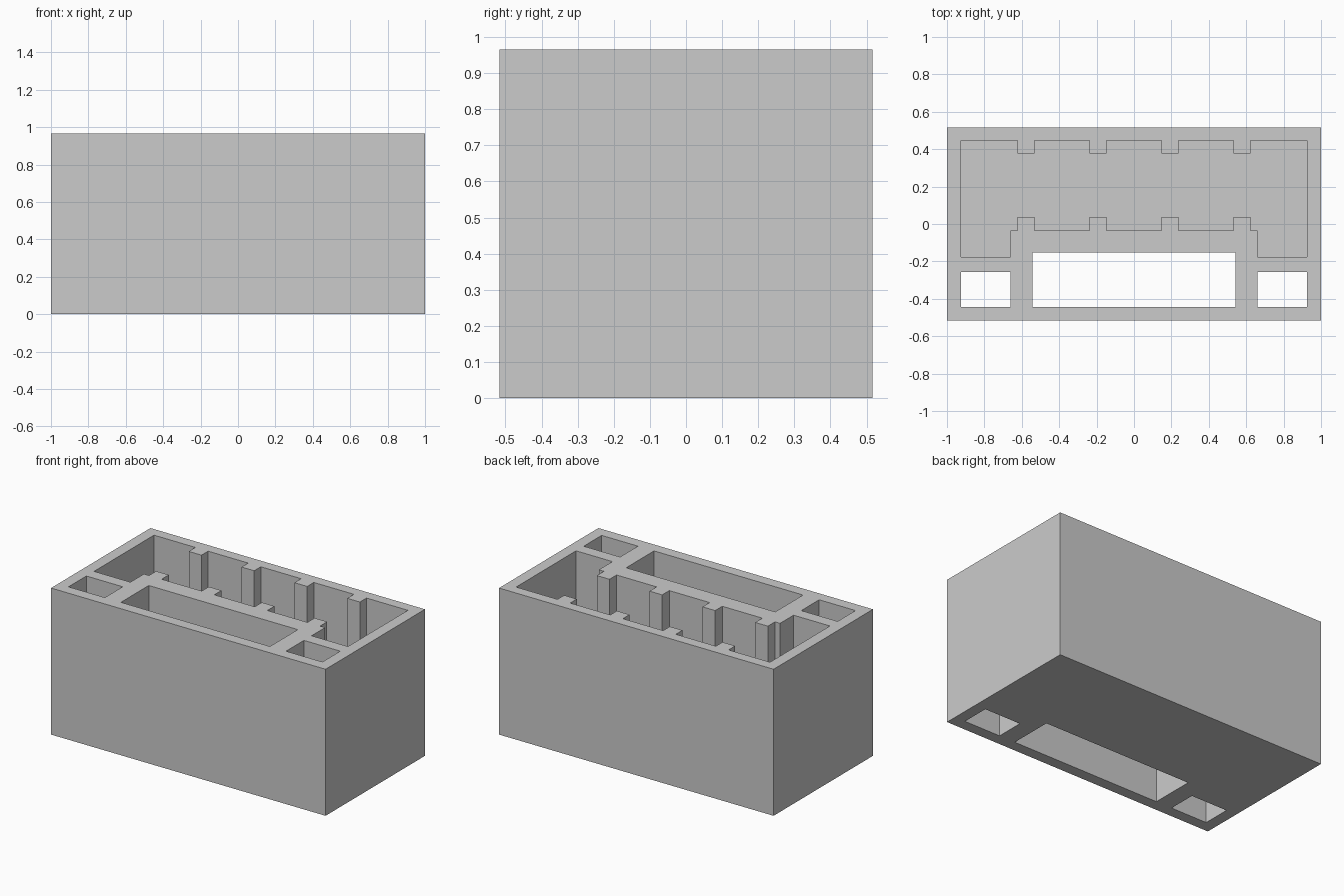
import bpy
import bmesh

default = bpy.data.objects.get("Cube")
if default:
    bpy.data.objects.remove(default, do_unlink=True)

HEIGHT = 0.965
FLOOR = 0.075
OVER = 0.1       # how far cutters stick out of the block

grey = bpy.data.materials.new("plain grey")
grey.use_nodes = True
grey.diffuse_color = (0.6, 0.6, 0.6, 1)
grey.node_tree.nodes["Principled BSDF"].inputs["Base Color"].default_value = (0.6, 0.6, 0.6, 1)


def prism(name, outline, z0, z1):
    """Extrude a counter-clockwise outline from z0 up to z1."""
    bm = bmesh.new()
    base = bm.faces.new([bm.verts.new((x, y, z0)) for x, y in outline])
    top = bmesh.ops.extrude_face_region(bm, geom=[base])["geom"]
    verts = [v for v in top if isinstance(v, bmesh.types.BMVert)]
    bmesh.ops.translate(bm, verts=verts, vec=(0, 0, z1 - z0))
    bmesh.ops.recalc_face_normals(bm, faces=bm.faces)
    mesh = bpy.data.meshes.new(name)
    bm.to_mesh(mesh)
    bm.free()
    mesh.materials.append(grey)
    obj = bpy.data.objects.new(name, mesh)
    bpy.context.collection.objects.link(obj)
    return obj


def rect(x0, x1, y0, y1):
    return [(x0, y0), (x1, y0), (x1, y1), (x0, y1)]


def ribbed_edge(y, rib_y):
    """Edge running left to right with four square ribs reaching rib_y."""
    pts = []
    for x in (-0.577, -0.193, 0.193, 0.577):
        pts += [(x - 0.046, y), (x - 0.046, rib_y), (x + 0.046, rib_y), (x + 0.046, y)]
    return pts


# Main block
block = prism("organiser_block", rect(-1, 1, -0.517, 0.517), 0, HEIGHT)

# Wide ribbed pocket, closed below by the floor
front_edge = [(-0.925, -0.177), (-0.66, -0.177), (-0.66, -0.036)]
front_edge += ribbed_edge(-0.036, 0.038)
front_edge += [(0.66, -0.036), (0.66, -0.177), (0.925, -0.177)]
back_edge = [(-0.925, 0.447)] + ribbed_edge(0.447, 0.378) + [(0.925, 0.447)]
cutters = [prism("pocket_cutter", front_edge + back_edge[::-1], FLOOR, HEIGHT + OVER)]

# Three slots running right through the block
slots = {
    "centre_slot_cutter": rect(-0.543, 0.543, -0.443, -0.153),
    "left_slot_cutter": rect(0.66, 0.925, -0.443, -0.257),
    "right_slot_cutter": rect(-0.925, -0.66, -0.443, -0.257),
}
for name, outline in slots.items():
    cutters.append(prism(name, outline, -OVER, HEIGHT + OVER))

# Cut the openings and bake the result
for cutter in cutters:
    cutter.hide_render = True
    mod = block.modifiers.new(cutter.name, "BOOLEAN")
    mod.operation = "DIFFERENCE"
    mod.solver = "EXACT"
    mod.object = cutter
bpy.context.view_layer.update()
depsgraph = bpy.context.evaluated_depsgraph_get()
carved = bpy.data.meshes.new_from_object(block.evaluated_get(depsgraph))
block.modifiers.clear()
block.data = carved
for cutter in cutters:
    bpy.data.objects.remove(cutter, do_unlink=True)
